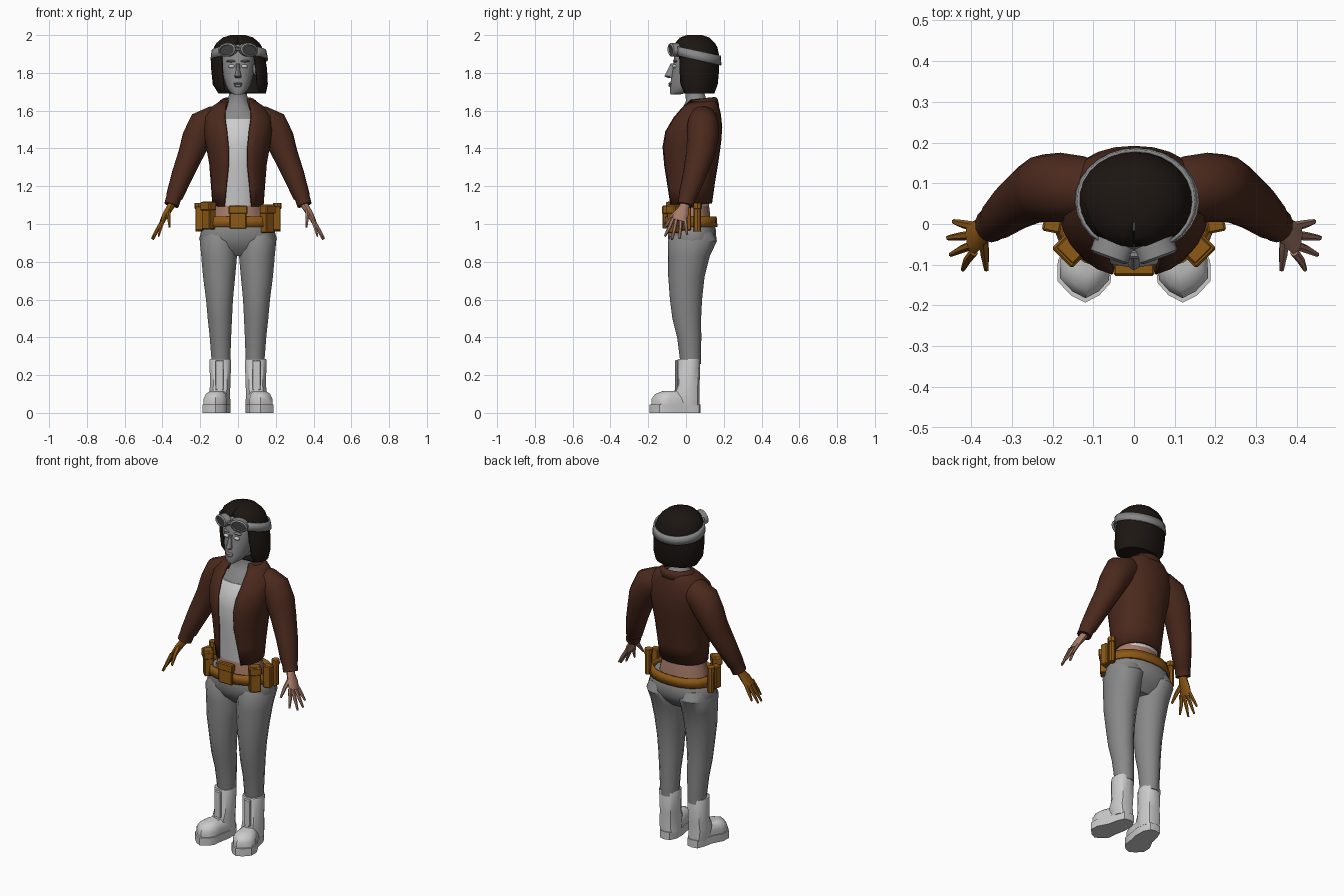
import bpy, bmesh
from math import sin, cos, asin, pi, radians
from mathutils import Vector, Matrix


def material(name, rgb):
    m = bpy.data.materials.new(name)
    m.diffuse_color = (*rgb, 1)
    return m


LEATHER = material("brown_leather", (.07, .022, .012))
OCHRE = material("ochre", (.27, .1, .008))
HAIR = material("dark_hair", (.012, .008, .006))
SKIN = material("skin", (.38, .2, .14))
GREY = material("mid_grey", (.25, .25, .25))
DARK = material("dark_grey", (.05, .05, .05))


def finish(name, bm, mat=None, angle=40, thick=0):
    bmesh.ops.recalc_face_normals(bm, faces=bm.faces)
    me = bpy.data.meshes.new(name)
    bm.to_mesh(me)
    bm.free()
    for p in me.polygons:
        p.use_smooth = True
    me.set_sharp_from_angle(angle=radians(angle))
    ob = bpy.data.objects.new(name, me)
    bpy.context.collection.objects.link(ob)
    if mat:
        me.materials.append(mat)
    if thick:
        mod = ob.modifiers.new("thickness", "SOLIDIFY")
        mod.thickness, mod.offset = thick, 0
    return ob


def skin_rings(bm, rings, closed=True, caps=(True, True)):
    rows = [[bm.verts.new(p) for p in r] for r in rings]
    n = len(rows[0])
    for a, b in zip(rows, rows[1:]):
        for i in range(n if closed else n - 1):
            j = (i + 1) % n
            bm.faces.new((a[i], a[j], b[j], b[i]))
    for row, cap in zip((rows[0], rows[-1]), caps):
        if cap:
            bm.faces.new(row)


def power(v, p):
    return (1 if v >= 0 else -1) * abs(v) ** (2 / p)


def loft(name, secs, mat=None, n=14, p=2, s=1, tube=False, gaps=None, tilt=0,
         caps=(True, True), thick=0, angle=40):
    """Sections are (x, y, z, rx, ry); gaps leave the front open by a half width."""
    pts = [Vector(c[:3]) for c in secs]
    rings = []
    for k, (x, y, z, rx, ry) in enumerate(secs):
        t = Vector((0, 0, 1))
        if tube:
            t = (pts[min(k + 1, len(pts) - 1)] - pts[max(k - 1, 0)]).normalized()
        v = Vector((0, 1, 0)).cross(t).normalized()
        u = t.cross(v)
        a0 = asin(min(1, gaps[k] / rx)) if gaps else 0
        ring = []
        for i in range(n):
            a = a0 + (2 * pi - 2 * a0) * i / (n - 1 if gaps else n)
            q = pts[k] + v * rx * power(sin(a), p) - u * ry * power(cos(a), p)
            q.z += tilt * (q.y - y)
            ring.append((q.x * s, q.y, q.z))
        rings.append(ring)
    bm = bmesh.new()
    skin_rings(bm, rings, not gaps, caps)
    return finish(name, bm, mat, angle, thick)


def prism(name, outline, levels, s=1, mat=None):
    """Outline stacked at (z, scale) levels."""
    cx = sum(q[0] for q in outline) / len(outline)
    cy = sum(q[1] for q in outline) / len(outline)
    bm = bmesh.new()
    skin_rings(bm, [[(s * (cx + (x - cx) * k), cy + (y - cy) * k, z) for x, y in outline]
                    for z, k in levels])
    return finish(name, bm, mat)


def box(name, loc, size, rot=0, mat=None):
    bm = bmesh.new()
    bmesh.ops.create_cube(bm, size=1, matrix=Matrix.Translation(loc) @ Matrix.Rotation(rot, 4, 'Z')
                          @ Matrix.Diagonal((*size, 1)))
    bmesh.ops.bevel(bm, geom=bm.edges[:], offset=.005, segments=1, affect='EDGES')
    return finish(name, bm, mat, 25)


def ball(name, loc, size, mat=None):
    bm = bmesh.new()
    bmesh.ops.create_uvsphere(bm, u_segments=12, v_segments=8, radius=1,
                              matrix=Matrix.Translation(loc) @ Matrix.Diagonal((*size, 1)))
    return finish(name, bm, mat)


# Torso: shirt, midriff, chest and neck
loft("shirt", [(0, .02, 1.085, .115, .1), (0, .022, 1.2, .122, .112), (0, .025, 1.32, .132, .128),
               (0, .028, 1.42, .15, .136), (0, .038, 1.5, .158, .13), (0, .055, 1.555, .14, .108)], p=2.2)
loft("midriff", [(0, .02, .98, .155, .11), (0, .02, 1.05, .138, .108), (0, .02, 1.11, .122, .1)], SKIN)
loft("neck", [(0, .05, 1.52, .14, .118), (0, .058, 1.57, .125, .1), (0, .06, 1.62, .08, .075),
              (0, .055, 1.65, .055, .055), (0, .045, 1.70, .046, .05), (0, .03, 1.76, .046, .05)], GREY)

# Open jacket with collar and sleeves
loft("jacket", [(0, .02, 1.10, .13, .112), (0, .022, 1.2, .137, .124), (0, .025, 1.32, .147, .141),
                (0, .028, 1.42, .165, .152), (0, .038, 1.5, .177, .148), (0, .055, 1.57, .172, .124),
                (0, .07, 1.62, .13, .097), (0, .08, 1.65, .085, .078)],
     LEATHER, n=25, p=2.2, gaps=(.068, .058, .045, .045, .052, .062, .062, .055),
     tilt=.08, caps=(False, False), thick=.012)
loft("collar", [(0, .075, 1.615, .118, .096), (0, .08, 1.65, .092, .083), (0, .08, 1.66, .075, .072)],
     LEATHER, n=19, gaps=(.065, .055, .05), tilt=.12, caps=(False, False), thick=.01)
for s, side in ((-1, "right"), (1, "left")):
    loft(side + "_sleeve", [(.07, .085, 1.555, .06, .06), (.125, .088, 1.55, .078, .078),
                            (.18, .09, 1.52, .09, .085), (.22, .088, 1.45, .08, .083),
                            (.25, .075, 1.37, .068, .075), (.295, .045, 1.26, .058, .062),
                            (.335, .01, 1.15, .046, .05), (.34, .006, 1.14, .041, .045),
                            (.352, -.003, 1.10, .04, .043)], LEATHER, s=s, tube=True)

    # Hands: one gloved, one bare
    m = OCHRE if s < 0 else SKIN
    loft(side + "_palm", [(.345, 0, 1.12, .024, .028), (.358, -.01, 1.09, .02, .026),
                          (.38, -.024, 1.055, .018, .038), (.4, -.038, 1.015, .014, .04)],
         m, n=10, s=s, tube=True)
    for i, (by, x, y, z) in enumerate(((-.006, .443, .006, .945), (-.027, .457, -.034, .922),
                                       (-.05, .45, -.075, .917), (-.068, .42, -.112, .935))):
        loft(f"{side}_finger_{i + 1}", [(.393, by, 1.03, .011, .012),
                                        ((.4 + x) / 2, (by + y) / 2, (1.02 + z) / 2, .0095, .01),
                                        (x, y, z, .005, .006)], m, n=6, s=s, tube=True)
    loft(side + "_thumb", [(.37, -.03, 1.075, .014, .016), (.366, -.075, 1.035, .011, .013),
                           (.362, -.112, .985, .006, .006)], m, n=6, s=s, tube=True)

    # Trouser legs
    loft(side + "_leg", [(.1, .035, .96, .085, .105), (.105, .034, .91, .1, .13),
                         (.1, .016, .83, .097, .11), (.1, .002, .72, .087, .096),
                         (.098, 0, .6, .073, .085), (.096, .004, .5, .066, .076),
                         (.093, .017, .4, .058, .064), (.09, .025, .26, .05, .054)], GREY, s=s)

    # Boots: sole, toe and shaft
    out = [(.04, .03), (.06, .07), (.09, .077), (.125, .07), (.142, .03), (.155, -.03), (.187, -.09),
           (.188, -.14), (.155, -.175), (.12, -.193), (.085, -.175), (.058, -.145), (.052, -.09), (.04, -.03)]
    prism(side + "_boot_sole", out, ((0, 1), (.045, 1)), s)
    prism(side + "_boot_foot", out, ((.04, .92), (.075, .92), (.1, .78), (.115, .5)), s)
    loft(side + "_boot_shaft", [(.093, .012, .04, .056, .06), (.098, .002, .1, .058, .07),
                                (.094, .012, .15, .056, .06), (.094, .015, .275, .06, .061),
                                (.094, .015, .285, .057, .058)], n=10, s=s, p=2.4)
    box(side + "_boot_tongue", (s * .098, -.05, .2), (.045, .016, .16))

    # Belt pouches
    drop = 0 if s < 0 else -.018
    box(side + "_front_pouch", (s * .155, -.062, 1.045 + drop), (.062, .05, .15), s * pi / 4, OCHRE)
    box(side + "_front_pouch_flap", (s * .157, -.064, 1.095 + drop), (.07, .058, .045), s * pi / 4, OCHRE)
    box(side + "_side_pouch", (s * .2, .002, 1.03), (.045, .045, .13), s * .2, OCHRE)
    loft(side + "_belt_tube", [(.208, .06, .96, .018, .02), (.208, .06, 1.08, .018, .02),
                               (.208, .06, 1.082, .023, .024), (.208, .06, 1.11, .022, .023)],
         OCHRE, n=8, s=s)

    # Eyes, ears and goggle eyepieces
    ball(side + "_eye", (s * .034, -.06, 1.835), (.018, .012, .01))
    ball(side + "_brow", (s * .036, -.057, 1.862), (.026, .012, .006), GREY)
    ball(side + "_ear", (s * .095, .0, 1.82), (.018, .025, .035), GREY)
    tip = Matrix.Translation((s * .056, -.068, 1.922)) @ Matrix.Rotation(s * .35, 4, 'Z') \
        @ Matrix.Rotation(s * .2, 4, 'Y')
    bm = bmesh.new()
    skin_rings(bm, [[tip @ Vector((rx * sin(a), y, rz * cos(a))) for a in [2 * pi * i / 14 for i in range(14)]]
                    for rx, rz, y in ((.05, .036, .025), (.05, .036, -.012), (.04, .027, -.018),
                                      (.038, .025, -.006))], caps=(True, False))
    finish(side + "_goggle_frame", bm, GREY)
    bm = bmesh.new()
    bmesh.ops.create_circle(bm, cap_ends=True, segments=14, radius=1,
                            matrix=tip @ Matrix.Translation((0, -.008, 0)) @ Matrix.Diagonal((.039, 1, .026, 1))
                            @ Matrix.Rotation(pi / 2, 4, 'X'))
    finish(side + "_goggle_lens", bm, DARK)

# Trouser seat and belt
loft("trouser_seat", [(0, .03, .83, .13, .06), (0, .03, .87, .185, .1), (0, .033, .92, .206, .128),
                      (0, .03, .97, .192, .128), (0, .025, 1.02, .168, .118)], GREY, n=20, p=2.2)
loft("belt", [(0, .024, .985, .193, .137), (0, .024, 1.04, .178, .132)], OCHRE, n=20, p=2.2,
     caps=(False, False), thick=.012)
box("belt_buckle", (0, -.11, 1.035), (.09, .028, .12), 0, OCHRE)
box("buckle_flap", (0, -.112, 1.075), (.1, .03, .045), 0, OCHRE)

# Head with nose and lips
loft("head", [(0, -.058, 1.685, .022, .024), (0, -.03, 1.70, .046, .056), (0, .0, 1.73, .064, .084),
              (0, .012, 1.78, .079, .09), (0, .022, 1.83, .086, .091), (0, .035, 1.9, .088, .097),
              (0, .045, 1.95, .07, .085)], GREY, n=16)
loft("nose", [(0, -.078, 1.772, .014, .016), (0, -.088, 1.783, .018, .026), (0, -.08, 1.81, .011, .02),
              (0, -.068, 1.85, .009, .012)], GREY, n=8)
ball("upper_lip", (0, -.082, 1.743), (.024, .012, .006), GREY)
ball("lower_lip", (0, -.081, 1.732), (.02, .012, .007), GREY)

# Bobbed hair and goggle strap
loft("hair", [(.022, .056, 1.695, .122, .09), (.012, .056, 1.74, .14, .106), (.006, .057, 1.82, .142, .113),
              (0, .057, 1.89, .136, .113), (0, .052, 1.935, .122, .108), (0, .048, 1.955, .11, .1),
              (0, .046, 1.982, .078, .075), (0, .045, 1.994, .04, .04)],
     HAIR, n=23, gaps=(.09, .09, .09, .085, .06, .001, .001, .001), thick=.012)
loft("goggle_strap", [(.007, .058, 1.868, .149, .126), (.005, .056, 1.918, .141, .124)], GREY, n=23,
     gaps=(.085, .085), tilt=-.22, caps=(False, False), thick=.008)
box("goggle_bridge", (0, -.075, 1.925), (.035, .02, .02), 0, GREY)
